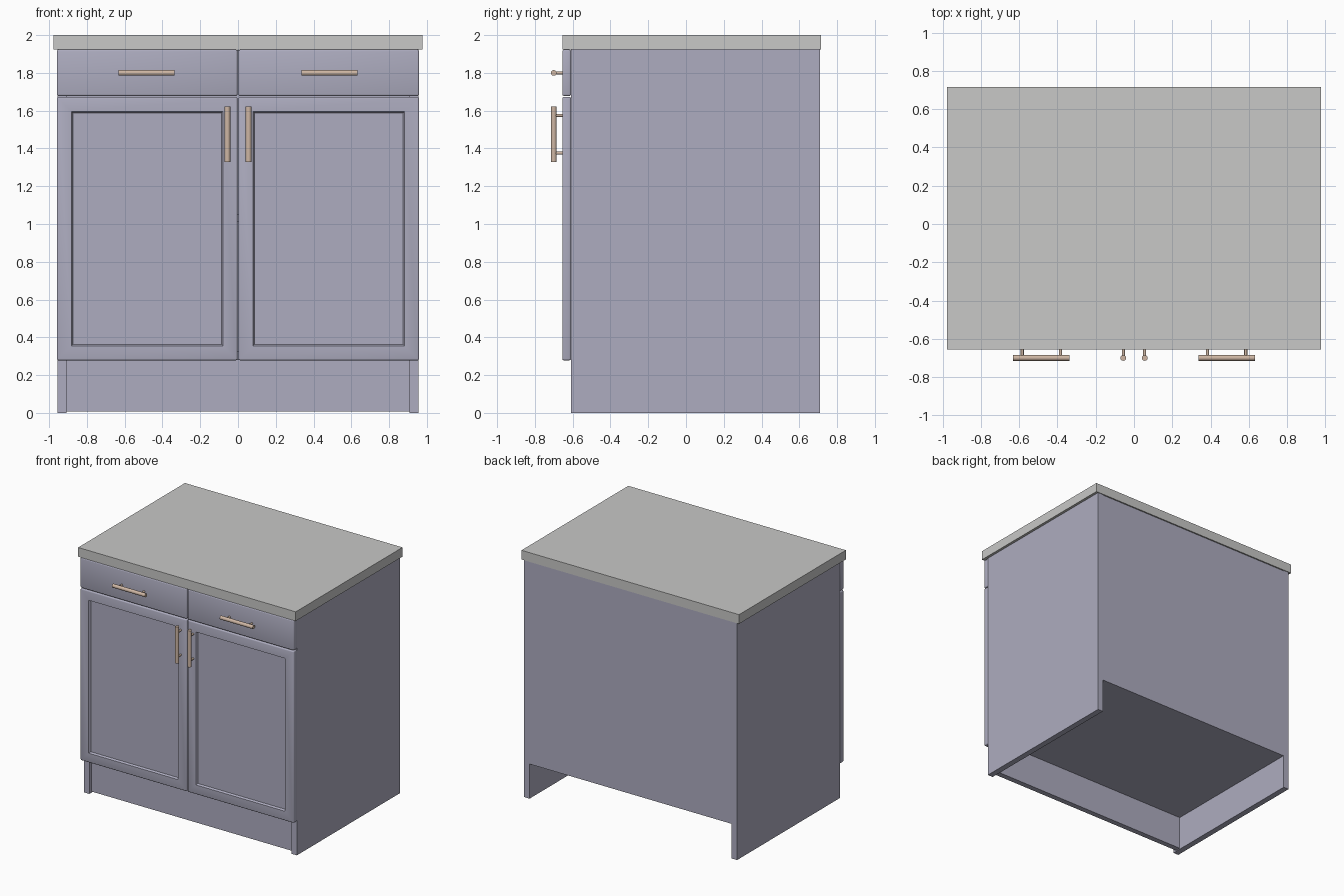
import bpy, bmesh, math
from mathutils import Matrix, Vector

if "Cube" in bpy.data.objects:
    bpy.data.objects.remove(bpy.data.objects["Cube"])


def material(name, color):
    m = bpy.data.materials.new(name)
    m.diffuse_color = (*color, 1)
    m.use_nodes = True
    m.node_tree.nodes["Principled BSDF"].inputs["Base Color"].default_value = m.diffuse_color
    return m


PAINT = material("lavender_grey_paint", (0.42, 0.415, 0.525))
STONE = material("grey_worktop", (0.58, 0.58, 0.57))
METAL = material("warm_brass", (0.62, 0.47, 0.37))


def finish(bm, name, mat, smooth=False):
    bmesh.ops.recalc_face_normals(bm, faces=bm.faces)
    me = bpy.data.meshes.new(name)
    bm.to_mesh(me)
    bm.free()
    me.materials.append(mat)
    ob = bpy.data.objects.new(name, me)
    bpy.context.collection.objects.link(ob)
    if smooth:
        bpy.ops.object.select_all(action='DESELECT')
        ob.select_set(True)
        bpy.context.view_layer.objects.active = ob
        bpy.ops.object.shade_smooth_by_angle(angle=math.radians(35))
    return ob


def box_mesh(x, y, z):
    bm = bmesh.new()
    bmesh.ops.create_cube(bm, size=1)
    size = Vector((x[1] - x[0], y[1] - y[0], z[1] - z[0]))
    mid = Vector((sum(x), sum(y), sum(z))) / 2
    bmesh.ops.transform(bm, matrix=Matrix.Translation(mid) @ Matrix.Diagonal((*size, 1)), verts=bm.verts)
    return bm


def box(name, x, y, z, mat=PAINT):
    return finish(box_mesh(x, y, z), name, mat)


def front_panel(name, x, z, recessed):
    """Slab with rounded edges and an optional recessed centre."""
    bm = box_mesh(x, (-0.655, -0.609), z)
    bmesh.ops.bevel(bm, geom=bm.edges[:], offset=0.009, segments=3, profile=0.5, affect='EDGES')
    if recessed:
        bm.normal_update()
        front = max((f for f in bm.faces if f.normal.y < -0.9), key=lambda f: f.calc_area())
        bmesh.ops.inset_region(bm, faces=[front], thickness=0.096)
        bmesh.ops.inset_region(bm, faces=[front], thickness=0.012, depth=-0.015)
    return finish(bm, name, PAINT, True)


def rod(bm, a, b, r):
    a, b = Vector(a), Vector(b)
    rot = Vector((0, 0, 1)).rotation_difference(b - a).to_matrix().to_4x4()
    bmesh.ops.create_cone(bm, cap_ends=True, segments=24, radius1=r, radius2=r,
                          depth=(b - a).length, matrix=Matrix.Translation((a + b) / 2) @ rot)


def handle(name, x, z, along):
    """Round bar on two posts."""
    bm = bmesh.new()
    c, d = Vector((x, -0.7, z)), Vector(along)
    rod(bm, c - d * 0.148, c + d * 0.148, 0.015)
    for s in (-1, 1):
        p = c + d * 0.1 * s
        rod(bm, p, p + Vector((0, 0.05, 0)), 0.008)
    finish(bm, name, METAL, True)


# Carcass
for side, s in (("left", -1), ("right", 1)):
    box(side + "_side_panel", sorted((s * 0.908, s * 0.956)), (-0.61, 0.71), (0, 1.925))
box("back_panel", (-0.908, 0.908), (0.66, 0.708), (0.28, 1.922))
box("bottom_panel", (-0.908, 0.908), (-0.605, 0.707), (0.28, 0.328))
box("middle_shelf", (-0.908, 0.908), (-0.58, 0.66), (1.01, 1.05))
box("toe_kick", (-0.908, 0.908), (-0.58, -0.535), (0.008, 0.28))

# Worktop
box("worktop", (-0.977, 0.977), (-0.655, 0.715), (1.925, 2.0), STONE)

# Doors, drawers and handles
for side, s in (("left", -1), ("right", 1)):
    x = sorted((s * 0.003, s * 0.959))
    front_panel(side + "_door", x, (0.278, 1.673), True)
    front_panel(side + "_drawer_front", x, (1.678, 1.923), False)
    handle(side + "_door_handle", s * 0.056, 1.475, (0, 0, 1))
    handle(side + "_drawer_handle", s * 0.484, 1.8, (1, 0, 0))
